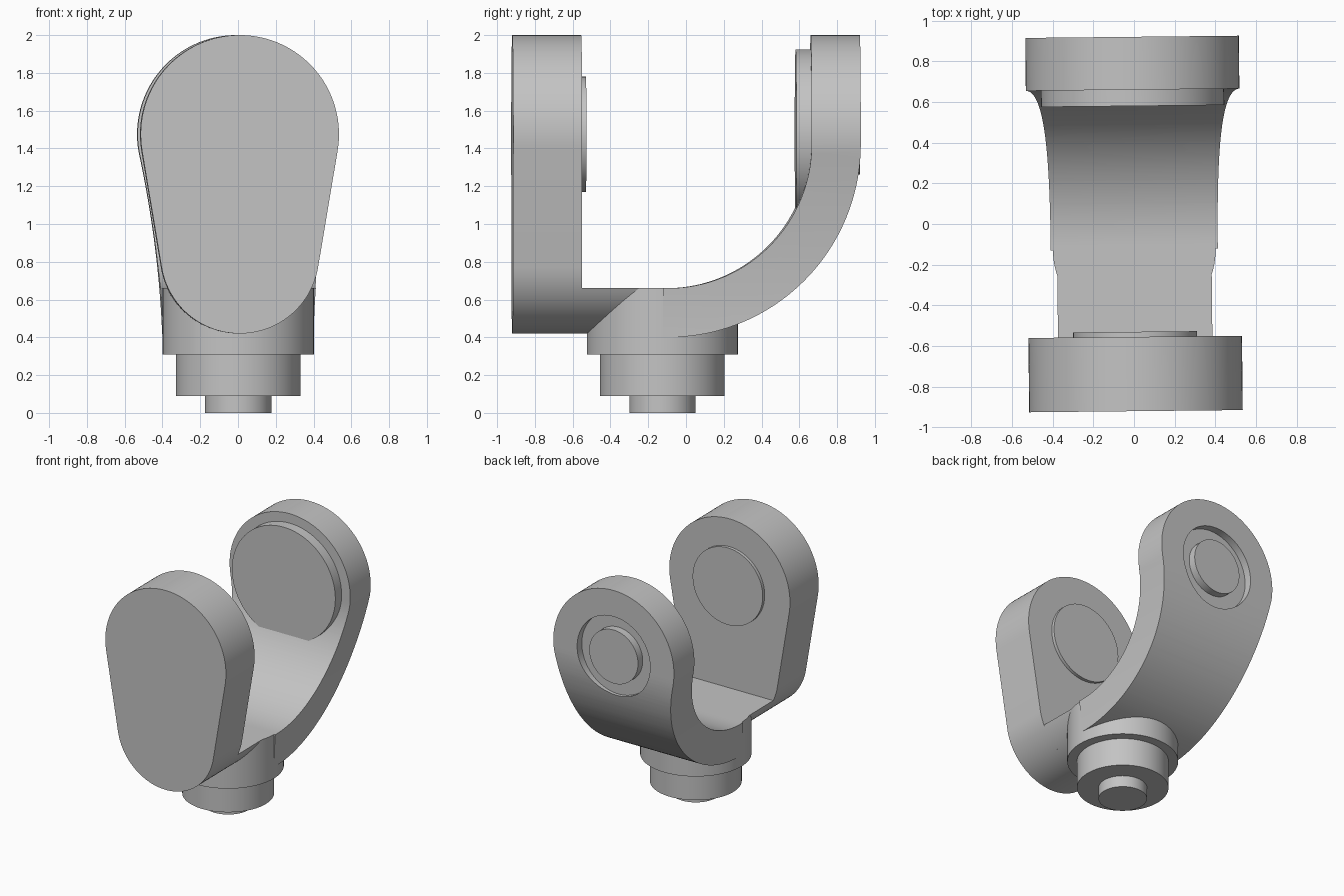
import bpy, bmesh, math
from mathutils import Matrix, Vector

cube = bpy.data.objects.get("Cube")
if cube:
    bpy.data.objects.remove(cube, do_unlink=True)

grey = bpy.data.materials.new("machined grey")
grey.use_nodes = True
COLOUR = (0.55, 0.55, 0.55, 1)
grey.diffuse_color = COLOUR
grey.node_tree.nodes["Principled BSDF"].inputs["Base Color"].default_value = COLOUR

HEAD_Z, HEAD_R = 1.475, 0.525      # rounded heads of both fork sides
FOOT_Z, FOOT_R = 0.84, 0.42        # rounded foot of the front plate
POST_Y, FLOOR_Z = -0.125, 0.66
TWIST = Matrix.Rotation(math.radians(0.6), 4, 'Z')


def prism(name, points, offset):
    """Extrude a closed outline of 3D points along an offset."""
    bm = bmesh.new()
    face = bm.faces.new([bm.verts.new(p) for p in points])
    new = bmesh.ops.extrude_face_region(bm, geom=[face])["geom"]
    verts = [v for v in new if isinstance(v, bmesh.types.BMVert)]
    bmesh.ops.translate(bm, verts=verts, vec=Vector(offset))
    bmesh.ops.recalc_face_normals(bm, faces=bm.faces)
    mesh = bpy.data.meshes.new(name)
    bm.to_mesh(mesh)
    bm.free()
    mesh.materials.append(grey)
    obj = bpy.data.objects.new(name, mesh)
    bpy.context.collection.objects.link(obj)
    return obj


def front_prism(name, outline, y0, y1):
    return prism(name, [(x, y0, z) for x, z in outline], (0, y1 - y0, 0))


def arc(cx, cy, r, start, end, steps):
    angles = [math.radians(start + (end - start) * i / steps) for i in range(steps + 1)]
    return [(cx + r * math.cos(a), cy + r * math.sin(a)) for a in angles]


def disc(name, r, y0, y1):
    return front_prism(name, arc(0, HEAD_Z, r, 0, 360, 96)[:-1], y0, y1)


def post(name, r, z0, z1):
    ring = arc(0, POST_Y, r, 0, 360, 96)[:-1]
    return prism(name, [(x, y, z0) for x, y in ring], (0, 0, z1 - z0))


def boolean(obj, cutter, operation):
    mod = obj.modifiers.new("cut", 'BOOLEAN')
    mod.operation, mod.object, mod.solver = operation, cutter, 'EXACT'
    bpy.context.view_layer.objects.active = obj
    bpy.ops.object.modifier_apply(modifier=mod.name)
    bpy.data.objects.remove(cutter, do_unlink=True)


# Front plate: hull of a large and a small circle
lean = math.degrees(math.asin((HEAD_R - FOOT_R) / (HEAD_Z - FOOT_Z)))
head = arc(0, HEAD_Z, HEAD_R, -lean, 180 + lean, 64)
foot = arc(0, FOOT_Z, FOOT_R, 180 + lean, 360 - lean, 48)
parts = [front_prism("front_plate", head + foot, -0.92, -0.555)]
parts.append(disc("front_plate_boss", 0.305, -0.56, -0.53))

# Saddle: the plate's foot carried back to the post, flat on top
half = math.sqrt(FOOT_R ** 2 - (FOOT_Z - FLOOR_Z) ** 2)
side = math.degrees(math.atan2(FLOOR_Z - FOOT_Z, half))
saddle = arc(0, FOOT_Z, FOOT_R, 180 - side, 360 + side, 40)
parts.append(front_prism("saddle", saddle, -0.56, POST_Y))

# Curved arm: bent side profile trimmed by a flared front outline
BEND_Y, BEND_Z = -0.1, 1.42
bend = ([(POST_Y, 0.4)] + arc(BEND_Y, BEND_Z, 1.02, -90, 0, 48) + [(0.92, 2.1), (0.66, 2.1)]
        + arc(BEND_Y, BEND_Z, 0.76, 0, -90, 48) + [(POST_Y, FLOOR_Z)])
arm = prism("curved_arm", [(-0.8, y, z) for y, z in bend], (1.6, 0, 0))
crown = arc(0, HEAD_Z, HEAD_R, -10, 190, 64)
top_x, top_z = crown[0]
flare = [(0.4, 0.3)]
for i in range(24):
    t = i / 24
    flare.append((0.4 + (top_x - 0.4) * t ** 1.8, 0.4 + (top_z - 0.4) * t))
outline = flare + crown + [(-x, z) for x, z in reversed(flare)]
boolean(arm, front_prism("arm_trim", outline, -0.5, 1.2), 'INTERSECT')

# Round recess in the back of the arm, with a flush pin
boolean(arm, disc("recess_cutter", 0.318, 0.86, 1.0), 'DIFFERENCE')
parts.append(arm)
parts.append(disc("arm_pin", 0.212, 0.85, 0.92))
parts.append(disc("arm_inner_boss", 0.45, 0.58, 0.7))

# Stepped post underneath
parts.append(post("post_collar", 0.4, 0.31, FLOOR_Z))
parts.append(post("post_body", 0.33, 0.09, 0.32))
parts.append(post("post_tip", 0.175, 0.0, 0.1))

for obj in parts:
    obj.data.transform(TWIST)
    bpy.ops.object.select_all(action='DESELECT')
    obj.select_set(True)
    bpy.context.view_layer.objects.active = obj
    bpy.ops.object.shade_smooth_by_angle(angle=math.radians(30))
